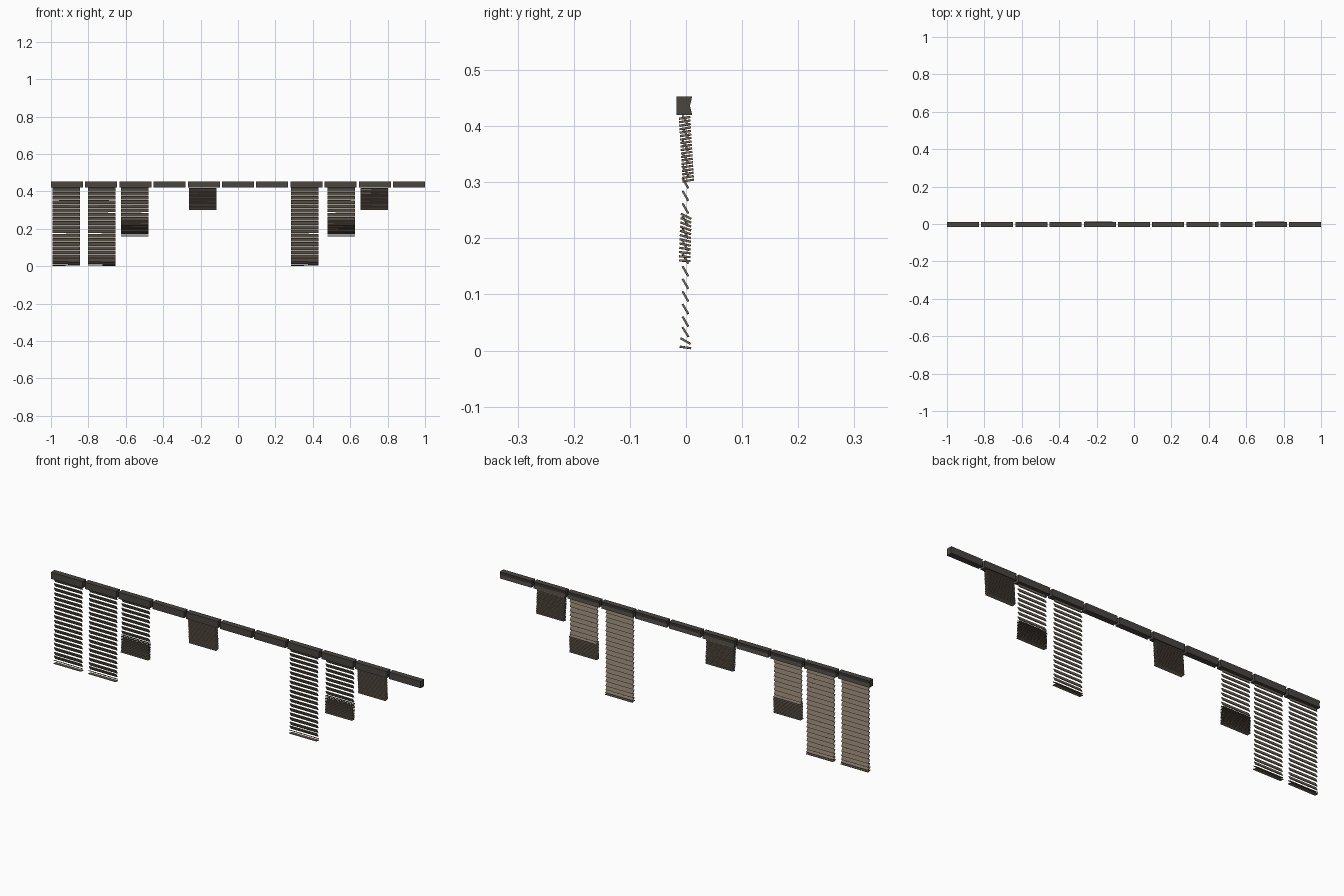
import bpy, bmesh, math, random
from mathutils import Matrix

if "Cube" in bpy.data.objects:
    bpy.data.objects.remove(bpy.data.objects["Cube"])

random.seed(4)


def material(name, rgb):
    m = bpy.data.materials.new(name)
    m.diffuse_color = (*rgb, 1)
    m.use_nodes = True
    m.node_tree.nodes["Principled BSDF"].inputs["Base Color"].default_value = m.diffuse_color
    return m


RAIL = material("dark bronze", (0.068, 0.062, 0.053))
SLAT = material("taupe", (0.20, 0.16, 0.12))


def finish(bm, name, mat):
    bmesh.ops.recalc_face_normals(bm, faces=bm.faces)
    me = bpy.data.meshes.new(name)
    bm.to_mesh(me)
    bm.free()
    me.materials.append(mat)
    ob = bpy.data.objects.new(name, me)
    bpy.context.collection.objects.link(ob)


# head rails: box profile with a shallow V in the back
PROFILE = [(-0.017, 0.420), (0.011, 0.420), (0.007, 0.436),
           (0.011, 0.453), (-0.017, 0.453)]
RAIL_W, PITCH = 0.171, 0.1829


def head_rail(i):
    bm = bmesh.new()
    x0 = -1 + i * PITCH
    ends = [[bm.verts.new((x, y, z)) for y, z in PROFILE] for x in (x0, x0 + RAIL_W)]
    bm.faces.new(ends[0])
    bm.faces.new(ends[1])
    n = len(PROFILE)
    for k in range(n):
        j = (k + 1) % n
        bm.faces.new((ends[0][k], ends[0][j], ends[1][j], ends[1][k]))
    finish(bm, f"head_rail_{i + 1}", RAIL)


# a blind is a list of slats: (y, z, tilt in degrees, front edge up is negative)
def blind(name, x, slats):
    bm = bmesh.new()
    for y, z, tilt in slats:
        roll = math.radians(random.uniform(-0.2, 0.2))
        m = (Matrix.Translation((x, y, z)) @ Matrix.Rotation(roll, 4, 'Y')
             @ Matrix.Rotation(math.radians(tilt), 4, 'X')
             @ Matrix.Diagonal((0.147, 0.0205, 0.0036, 1)))
        bmesh.ops.create_cube(bm, size=1, matrix=m)
    finish(bm, name, SLAT)


STEP = 0.0224
# fully lowered: open tilted slats, two flattening onto the bottom
lowered = [(-0.001, 0.410 - k * STEP, -60) for k in range(17)]
lowered += [(-0.001, 0.033, -58), (-0.001, 0.017, -30), (-0.001, 0.0055, -8)]

# half raised: open slats above a stack that flattens downwards
half = [(-0.001, 0.410 - k * STEP, -60) for k in range(8)]
half += [(-0.0025 + 0.0025 * k / 11, 0.160 + k * 0.0072, -2 - 2.2 * k) for k in range(12)]

# fully raised: tight leaning stack
raised = [(0.004 - 0.0065 * k / 18, 0.303 + k * 0.0062, 9) for k in range(19)]

for i in range(11):
    head_rail(i)

for kind, slats, xs in (("lowered", lowered, (-0.917, -0.729, 0.358)),
                        ("half_raised", half, (-0.552, 0.552)),
                        ("raised", raised, (-0.188, 0.728))):
    for n, x in enumerate(xs):
        blind(f"{kind}_blind_{n + 1}", x, slats)
